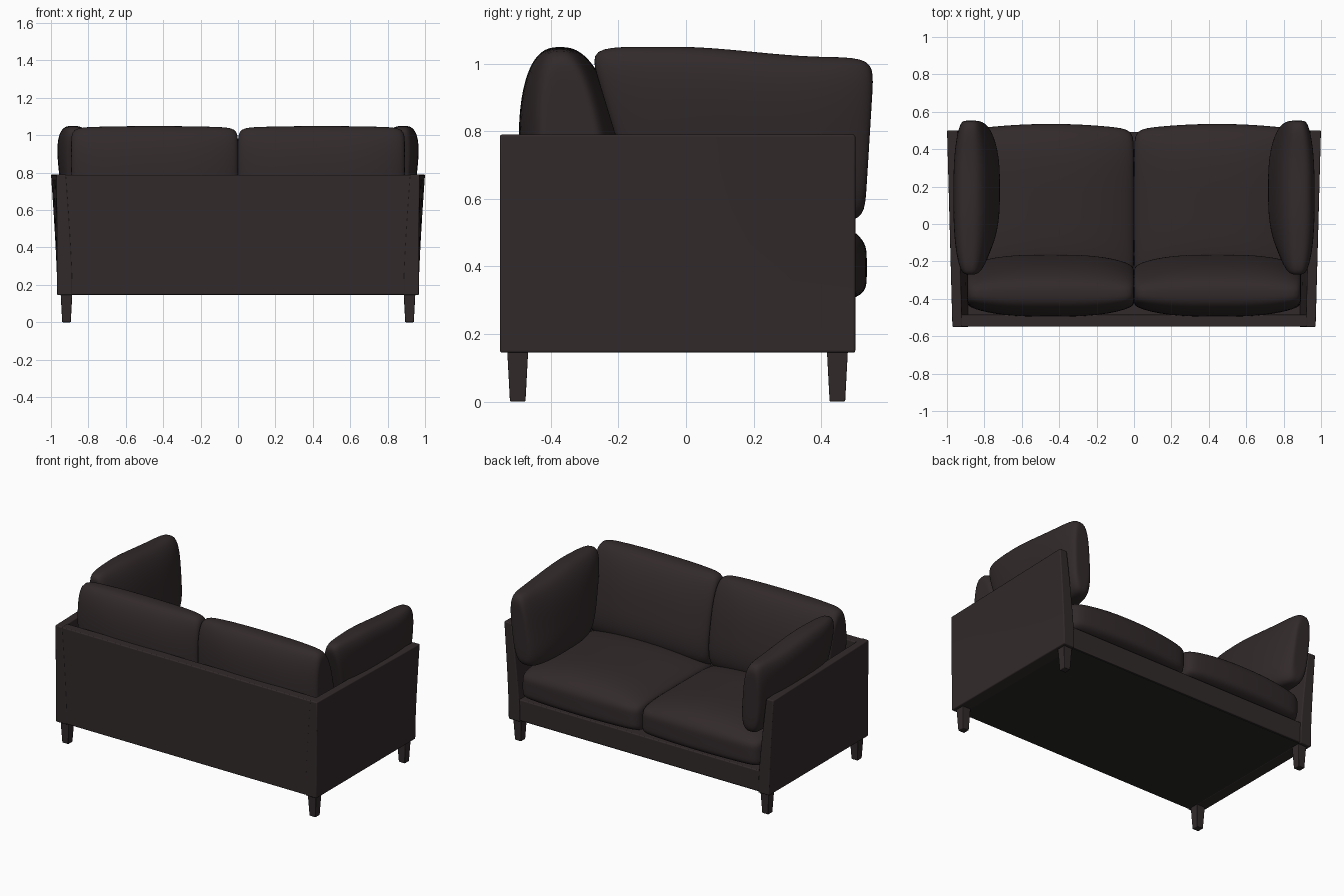
import bpy, bmesh
from mathutils import Vector

if "Cube" in bpy.data.objects:
    bpy.data.objects.remove(bpy.data.objects["Cube"], do_unlink=True)


def material(name, rgb):
    m = bpy.data.materials.new(name)
    m.use_nodes = True
    m.diffuse_color = (*rgb, 1)
    bsdf = m.node_tree.nodes["Principled BSDF"]
    bsdf.inputs["Base Color"].default_value = (*rgb, 1)
    bsdf.inputs["Roughness"].default_value = 0.8
    return m


FABRIC = material("dark brown fabric", (0.032, 0.023, 0.024))
LINING = material("black lining", (0.02, 0.02, 0.018))


def lerp(a, b, t):
    return a + (b - a) * t


def block(name, cuts, warp, mat=FABRIC, bevel=0.0, angle=40):
    """Subdivided cube (-1..1) whose vertices are moved by warp."""
    bm = bmesh.new()
    bmesh.ops.create_cube(bm, size=2)
    if cuts:
        bmesh.ops.subdivide_edges(bm, edges=bm.edges[:], cuts=cuts, use_grid_fill=True)
    for v in bm.verts:
        v.co = Vector(warp(*v.co))
    bmesh.ops.recalc_face_normals(bm, faces=bm.faces[:])
    me = bpy.data.meshes.new(name)
    bm.to_mesh(me)
    bm.free()
    ob = bpy.data.objects.new(name, me)
    bpy.context.collection.objects.link(ob)
    me.materials.append(mat)
    bpy.ops.object.select_all(action="DESELECT")
    bpy.context.view_layer.objects.active = ob
    ob.select_set(True)
    bpy.ops.object.shade_smooth_by_angle(angle=angle * 3.14159 / 180)
    if bevel:
        mod = ob.modifiers.new("soft edges", "BEVEL")
        mod.width, mod.segments = bevel, 3
    return ob


def box(name, x, y, z, mat=FABRIC, bevel=0.006):
    return block(name, 0, lambda a, b, c: tuple(
        lerp(r[0], r[1], (t + 1) / 2) for r, t in zip((x, y, z), (a, b, c))), mat, bevel)


def cushion(name, place, section, ends):
    """Pillow: u along its length, t through it, h up it; place() puts it in the world."""
    def warp(u, t, h):
        ring = (abs(t) ** section + abs(h) ** section) ** (ends / section)
        k = max(abs(u), abs(t), abs(h)) / (ring + abs(u) ** ends) ** (1 / ends)
        return place(u * k, t * k, h * k)
    return block(name, 25, warp, angle=180)


# Frame
box("back_panel", (-0.94, 0.94), (-0.549, -0.485), (0.147, 0.788))
box("seat_base", (-0.9, 0.9), (-0.5, 0.493), (0.15, 0.29))
box("underside_lining", (-0.9, 0.9), (-0.54, 0.485), (0.146, 0.152), LINING, 0)

for s, side in ((1, "left"), (-1, "right")):
    # Side panel, leaning outwards towards the open side of the seat
    def panel(a, b, c):
        f, z = (b + 1) / 2, lerp(0.145, 0.79, (c + 1) / 2)
        k = max(0, (z - 0.2) / 0.59) ** 1.3
        outer = 0.967 + k * lerp(0.004, 0.033, f)
        inner = 0.885 + k * lerp(0.035, 0.06, f)
        return s * lerp(inner, outer, (a + 1) / 2), lerp(-0.551, 0.501, f), z
    block(side + "_arm_panel", 5, panel, bevel=0.006)

    # Tapered legs
    for y, end in ((-0.498, "front"), (0.448, "rear")):
        def leg(a, b, c):
            r = lerp(0.023, 0.031, (c + 1) / 2)
            return s * (0.917 + a * r), y + b * r, lerp(0, 0.15, (c + 1) / 2)
        block(f"{end}_{side}_leg", 0, leg, bevel=0.004)

    # Domed seat cushion with a rounded front
    def seat(u, t, h):
        dome = (1 - abs(u) ** 2.5) * (1 - 0.7 * t ** 4)
        y = 0.09 + 0.415 * t + 0.03 * (1 - u * u) * max(0, t)
        return s * (0.444 + 0.443 * u), y, lerp(0.285, lerp(0.487, 0.56, dome), (h + 1) / 2)
    cushion(side + "_seat_cushion", seat, 5, 16)

    # Back cushion, thick at the bottom and narrow at the top
    def backrest(u, t, h):
        front = lerp(-0.12, -0.25, (h + 1) / 2)
        mid, half = (front - 0.495) / 2, (front + 0.495) / 2
        half *= 1 - 0.35 * abs(u) ** 3
        return s * (0.446 + 0.446 * u), mid + half * t, lerp(0.46, 1.049, (h + 1) / 2) - 0.008 * u * u
    cushion(side + "_back_cushion", backrest, 2.6, 15)

    # Arm cushion, leaning on the side panel, its inner end cut back towards the bottom
    def armrest(u, t, h):
        k = (h + 1) / 2
        outer, inner = lerp(0.925, 0.985, k), lerp(0.69, 0.78, k)
        mid, half = (outer + inner) / 2, (outer - inner) / 2
        half *= 1 - 0.4 * abs(u) ** 3
        mid += lerp(0.03, -0.005, k) * abs(u) ** 3
        slope = max(0, min(1, (u + 0.4) / 1.1))
        top = 1.05 - 0.03 * slope * slope * (3 - 2 * slope)
        y = lerp(lerp(-0.13, -0.29, k), lerp(0.528, 0.558, k), (u + 1) / 2)
        return s * (mid + half * t), y, lerp(0.53, top, k)
    cushion(side + "_arm_cushion", armrest, 3, 11)
